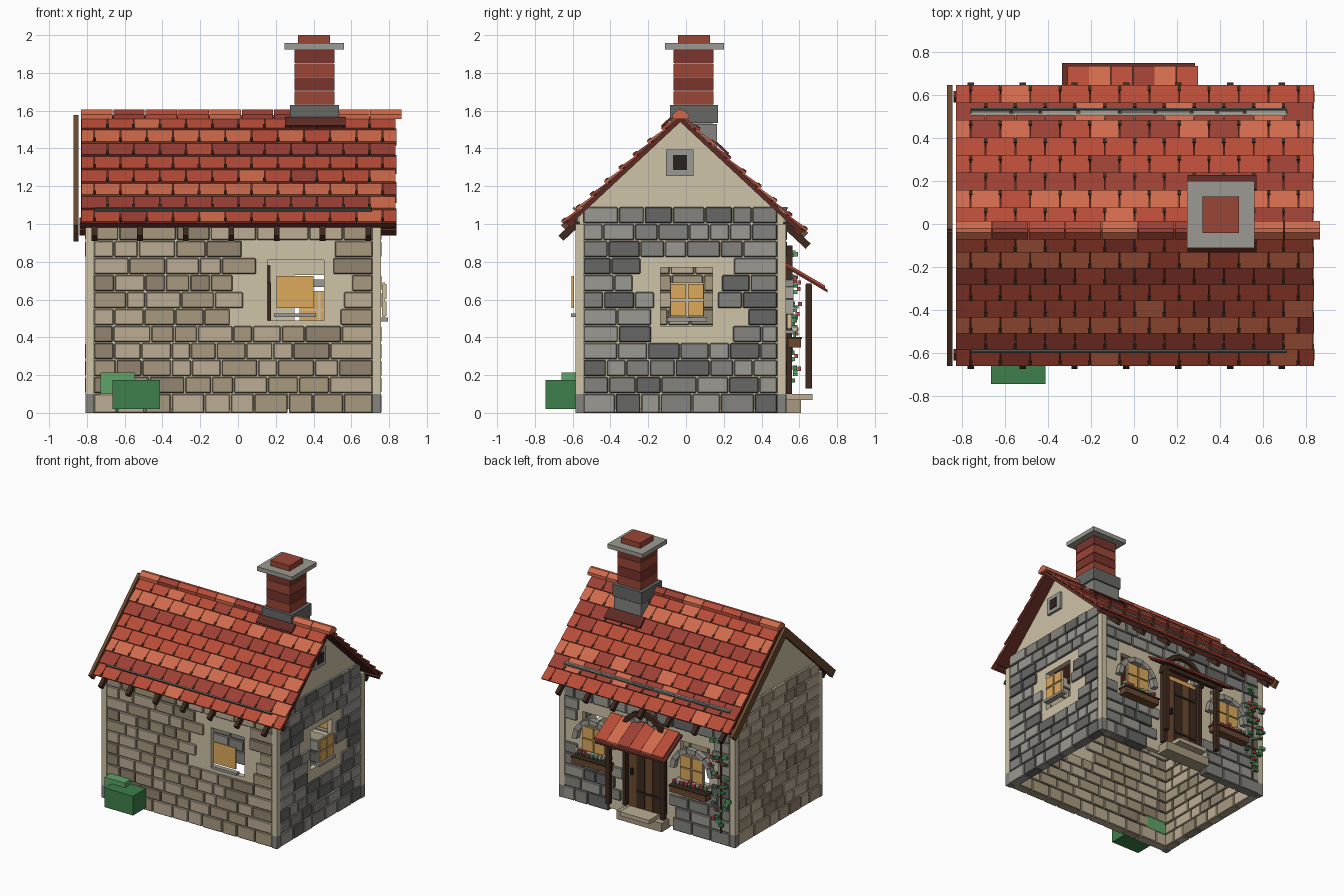
import bpy, bmesh, math, random
from mathutils import Vector

if "Cube" in bpy.data.objects:
    bpy.data.objects.remove(bpy.data.objects["Cube"])
random.seed(4)

HEX = dict(cream='CFC3A8', beige1='BCAE95', beige2='A89A80', beige3='938672', grey1='9C9A92', grey2='85847F',
           grey3='676866', tile1='CF6A4C', tile2='B84C38', tile3='9C4034', deck='5E2A24', wood='6B4A30',
           dark='3F2A1E', amber='DDAA5C', green='3E7F4C', leaf='5FA36B', rose='C04858', brick1='9A4636',
           brick2='7A352C', black='2A2220')
mats, parts = {}, {}
CX, CY = -0.025, -0.03            # house centre

def mat(name):
    if name not in mats:
        m = bpy.data.materials.new(name)
        rgb = [int(HEX[name][i:i + 2], 16) / 255 for i in (0, 2, 4)]
        m.diffuse_color = [((c + .055) / 1.055) ** 2.4 for c in rgb] + [1]
        m.use_nodes = True
        m.node_tree.nodes["Principled BSDF"].inputs["Base Color"].default_value = m.diffuse_color
        mats[name] = m
    return mats[name]

def hull(name, m, a, b):
    """Solid between two matching outlines, collected into one object per name and colour."""
    bm = parts.setdefault((name, m), bmesh.new())
    va, vb = [bm.verts.new(p) for p in a], [bm.verts.new(p) for p in b]
    n = len(va)
    faces = [bm.faces.new(va), bm.faces.new(vb[::-1])]
    faces += [bm.faces.new((va[i], vb[i], vb[(i + 1) % n], va[(i + 1) % n])) for i in range(n)]
    bmesh.ops.recalc_face_normals(bm, faces=faces)

def box(name, m, x0, x1, y0, y1, z0, z1):
    q = [(x0, y0), (x1, y0), (x1, y1), (x0, y1)]
    hull(name, m, [(x, y, z0) for x, y in q], [(x, y, z1) for x, y in q])

def prism_x(name, m, prof, x0, x1):
    hull(name, m, [(x0, y, z) for y, z in prof], [(x1, y, z) for y, z in prof])

def arch(name, m, cx, cz, r0, r1, y0, y1, n, gap=0.0):
    """Half ring of separate blocks standing on a wall facing y."""
    for i in range(n):
        a, b = math.pi * i / n + gap, math.pi * (i + 1) / n - gap
        q = [(cx + r * math.cos(t), cz + r * math.sin(t)) for r, t in ((r0, a), (r1, a), (r1, b), (r0, b))]
        hull(name, m, [(x, y0, z) for x, z in q], [(x, y1, z) for x, z in q])

# ---- walls: mortar panel with openings, clad in stones on both faces
def wall(name, along_x, u0, u1, w0, w1, holes, cols):
    def put(nm, m, a, b, c, d, z0, z1):
        box(nm, m, *((a, b, c, d) if along_x else (c, d, a, b)), z0, z1)
    cuts = sorted({u0, u1, *[h[0] for h in holes], *[h[1] for h in holes]})
    for a, b in zip(cuts, cuts[1:]):
        z = 0.02
        for h in holes:
            if h[0] <= a and b <= h[1]:
                if h[2] > z:
                    put(name + '_mortar', 'cream', a, b, w0 + .02, w1 - .02, z, h[2])
                z = h[3]
        put(name + '_mortar', 'cream', a, b, w0 + .02, w1 - .02, z, 1.09)
    for r in range(12):
        z0 = 0 if r == 0 else 0.105 + (r - 1) * 0.09
        z1 = z0 + (0.1 if r == 0 else 0.084)
        u = u0
        while u < u1 - .01:
            v = u + random.uniform(.1, .2)
            if u1 - v < .08:
                v = u1
            m = cols[random.choice((0, 0, 1, 1, 2))]
            segs = [(u, v)]
            for h in holes:
                if z1 > h[2] - .01 and z0 < h[3] + .02:
                    segs = [s for s in segs if s[1] < h[0] - .02 or s[0] > h[1] + .02]
            for a, b in segs:
                j = random.uniform(0, .006)
                put(name + '_stones', m, a + .003, b - .003, w0 + j, w1 - j, z0, z1)
            u = v

BEIGE, GREY = ('beige1', 'beige2', 'beige3'), ('grey1', 'grey2', 'grey3')
WX = (0.43, -0.44)                # rear window centres
wall('front_wall', True, -.765, .715, -.585, -.505, [(.155, .455, .49, .81)], BEIGE)
wall('left_wall', False, -.545, .485, -.81, -.73, [], BEIGE)
wall('right_wall', False, -.545, .485, .68, .76, [(-.135, .14, .46, .77)], GREY)
wall('rear_wall', True, -.765, .715, .455, .535,
     [(-.19, .17, .1, .78)] + [(c - .13, c + .13, .43, .73) for c in WX], GREY)
for x in (-.807, .712):           # corner posts
    for y in (-.585, .485):
        box('corner_posts', 'cream', x, x + .045, y, y + .045, .1, 1.0)
        box('corner_posts', 'grey2', x, x + .045, y, y + .045, 0, .1)

# ---- gables and attic vent
for x in (-.785, .70):
    prism_x('gable', 'cream', [(CY - .52, 1.08), (CY + .52, 1.08), (CY, 1.555)], x, x + .035)
box('attic_window_frame', 'grey1', .73, .755, -.105, .04, 1.255, 1.395)
box('attic_window_pane', 'black', .75, .76, -.07, .005, 1.285, 1.365)

# ---- main roof
TAN = 0.9325
A = math.atan(TAN)
def slope(name, m, x0, x1, side, d0, d1, lo0, hi0, lo1, hi1):
    """Slab on a roof slope: d is distance from the ridge, lo/hi are offsets off the slope at each end."""
    P = lambda d, o: (CY + side * (d + o * math.sin(A)), 1.57 - d * TAN + o * math.cos(A))
    prism_x(name, m, [P(d0, lo0), P(d1, lo1), P(d1, hi1), P(d0, hi0)], x0, x1)

TILES = ('tile1', 'tile2', 'tile3')
for side, reach in ((-1, .605), (1, .65)):
    slope('roof_deck', 'deck', -.83, .835, side, 0, reach - .01, -.022, 0, -.022, 0)
    slope('barge_board', 'wood', -.87, -.845, side, 0, reach + .02, -.05, .01, -.05, .01)
    slope('eave_fascia', 'deck', -.84, .84, side, reach - .03, reach, -.035, 0, -.035, 0)
    rows, w = 8, 1.665 / 12
    for r in range(rows):
        d0, d1 = reach * r / rows, reach * (r + 1) / rows + .01
        off = w / 2 if r % 2 else 0
        base = (1, 0, 2, 1)[r % 4]
        for c in range(13):
            x0, x1 = max(-.83, -.83 + c * w - off), min(.84, -.83 + (c + 1) * w - off)
            if x1 - x0 < .02:
                continue
            m = TILES[base if random.random() < .7 else random.randrange(3)]
            slope('roof_tiles', m, x0 + .002, x1 - .002, side, d0, d1, 0, .008, .008, .024)
            if x1 < .83:
                slope('tile_pegs', 'dark', x1 - .008, x1 + .008, side, d1 - .022, d1 - .004, .0, .025, .0, .028)
    slope('roof_rail', 'grey3', -.76, .71, side, .54, .548, .01, .034, .01, .034)
    for i in range(7):
        x = -.76 + i * .2415
        slope('rafter_tails', 'dark', x - .015, x + .015, side, .48, reach + .055, -.06, -.022, -.06, -.022)
cap = [(CY - .042, 1.555), (CY - .042, 1.58), (CY - .01, 1.607), (CY + .01, 1.607), (CY + .045, 1.58), (CY + .045, 1.555)]
for i in range(10):
    x = -.83 + i * .17
    prism_x('ridge_caps', TILES[(i * 2 + i // 3) % 3], cap, x, x + .166)

# ---- chimney
box('chimney_base', 'grey3', .275, .535, -.085, .17, 1.535, 1.63)
box('chimney_base', 'grey2', .285, .525, -.07, .165, 1.4, 1.53)
box('chimney_core', 'grey1', .305, .505, -.06, .14, 1.5, 1.93)
for i in range(4):
    z = 1.632 + i * .0735
    box('chimney_bricks', ('brick1', 'brick2')[i % 2], .3, .51, -.065, .145, z, z + .069)
box('chimney_cap', 'grey1', .247, .56, -.112, .2, 1.923, 1.957)
box('chimney_pot', 'brick1', .318, .488, -.042, .128, 1.957, 2.0)
slope('chimney_flashing', 'deck', .25, .57, 1, .17, .235, .02, .034, .02, .034)
slope('chimney_flashing', 'deck', .25, .57, -1, .03, .08, .02, .034, .02, .034)

# ---- front and side windows
box('front_window_pane', 'amber', .205, .4, -.605, -.592, .555, .725)
box('front_window_sill', 'grey1', .19, .412, -.61, -.57, .507, .527)
box('side_window_sill', 'grey1', .75, .795, -.1, .11, .485, .505)
box('side_window_frame', 'cream', .765, .778, -.085, .095, .508, .69)
for y in (-.083, .01):
    for z in (.512, .604):
        box('side_window_panes', 'amber', .762, .787, y, y + .083, z, z + .078)

# ---- rear arched windows with flower boxes
for c in WX:
    arch('window_arch', 'grey1', c, .52, .15, .19, .525, .568, 7, .012)
    box('rear_window_frame', 'cream', c - .105, c + .105, .54, .553, .445, .645)
    for x in (c - .1, c + .006):
        for z in (.45, .549):
            box('rear_window_panes', 'amber', x, x + .094, .536, .562, z, z + .091)
    box('rear_window_sill', 'grey1', c - .14, c + .14, .52, .575, .42, .438)
    box('flower_box', 'wood', c - .16, c + .16, .54, .61, .345, .395)
    box('flower_box_rim', 'dark', c - .165, c + .165, .535, .615, .39, .402)
    for i in range(9):
        x, h = c - .14 + i * .035, random.uniform(.415, .445)
        box('flower_stems', 'green', x - .006, x + .006, .57, .582, .4, h)
        box('flowers', random.choice(('rose', 'rose', 'cream', 'leaf')), x - .011, x + .011, .563, .59, h, h + .02)

# ---- door, porch and steps
for i in range(4):
    x = -.155 + i * .073
    box('door_planks', 'wood' if i % 2 else 'dark', x, x + .07, .515, .54, .1, .66)
box('door_transom', 'amber', -.155, .135, .515, .53, .66, .70)
for x in (-.19, .145):
    box('door_jambs', 'dark', x, x + .03, .46, .56, .1, .69)
for z in (.22, .54):
    box('door_hinges', 'black', -.14, .06, .54, .546, z, z + .018)
box('door_handle', 'black', .09, .105, .54, .56, .36, .41)
arch('door_arch', 'dark', -.008, .69, .165, .2, .52, .565, 9)
arch('door_arch_stones', 'grey1', -.008, .69, .115, .162, .51, .55, 7, .015)
box('step_lower', 'beige2', -.21, .19, .5, .61, 0, .07)
box('step_upper', 'beige1', -.14, .12, .53, .67, .068, .1)
for x in (-.27, .215):
    box('porch_posts', 'dark', x, x + .035, .632, .667, .13, .68)
box('porch_beam', 'dark', -.3, .25, .635, .665, .655, .685)
prism_x('porch_deck', 'deck', [(.525, .77), (.75, .637), (.75, .652), (.525, .785)], -.335, .285)
for i in range(6):
    x = -.31 + i * .1015
    prism_x('porch_tiles', TILES[(1, 0, 1, 2, 0, 1)[i]], [(.525, .783), (.735, .659), (.735, .675), (.525, .797)], x, x + .1)

# ---- climbing roses at the rear corner
box('vine_stem', 'wood', -.70, -.69, .54, .552, .1, .85)
for i in range(30):
    x, z = random.uniform(-.78, -.63), random.uniform(.12, .88)
    y, s = random.uniform(.55, .585), random.uniform(.012, .022)
    box('vine_leaves', random.choice(('green', 'leaf')), x - s, x + s, y - .012, y + .012, z - s * .6, z + s * .6)
    if i % 4 == 0:
        box('vine_roses', 'rose', x - .012, x + .012, y + .01, y + .03, z + .005, z + .027)

# ---- bush by the front wall
box('bush', 'green', -.665, -.412, -.745, -.58, .02, .175)
box('bush', 'leaf', -.727, -.545, -.66, -.51, .1, .213)

# ---- turn the collected pieces into objects
for (name, m), bm in parts.items():
    me = bpy.data.meshes.new(name)
    bm.to_mesh(me)
    bm.free()
    me.materials.append(mat(m))
    ob = bpy.data.objects.new(name + '_' + m, me)
    bpy.context.collection.objects.link(ob)
    if name.endswith('_stones'):
        bev = ob.modifiers.new('worn_edges', 'BEVEL')
        bev.width, bev.segments = .005, 1
